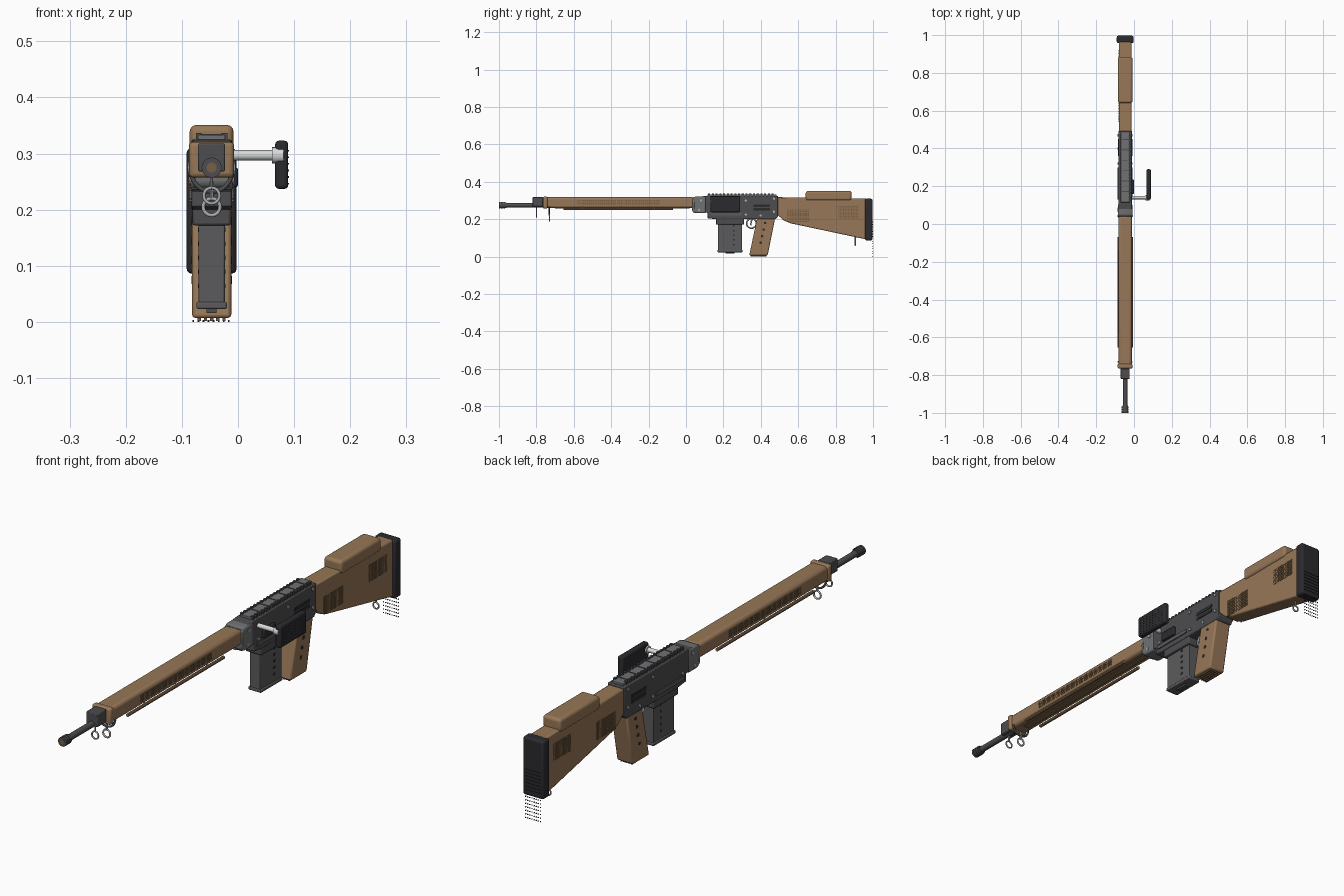
import bpy, bmesh, math
from mathutils import Vector, Matrix

old = bpy.data.objects.get("Cube")
if old:
    bpy.data.objects.remove(old)

CX = -0.047  # centre plane of the body


def material(name, r, g, b):
    m = bpy.data.materials.new(name)
    m.use_nodes = True
    m.diffuse_color = (r, g, b, 1)
    m.node_tree.nodes["Principled BSDF"].inputs["Base Color"].default_value = (r, g, b, 1)
    return m


WOOD = material("tan wood", .31, .185, .095)
DARKWOOD = material("shaded wood texture", .19, .115, .06)
METAL = material("dark grey metal", .075, .075, .08)
MIDGREY = material("mid grey metal", .105, .105, .11)
PALEGREY = material("pale grey metal", .16, .165, .17)
BLACK = material("black rubber", .024, .024, .029)
STEEL = material("bright steel", .68, .7, .7)
GREY = material("grey fittings", .4, .41, .42)


def finish(name, bm, mat, bevel=0, segments=2):
    bmesh.ops.recalc_face_normals(bm, faces=bm.faces)
    me = bpy.data.meshes.new(name)
    bm.to_mesh(me)
    bm.free()
    ob = bpy.data.objects.new(name, me)
    bpy.context.collection.objects.link(ob)
    me.materials.append(mat)
    ob.location.x = CX
    if bevel:
        mod = ob.modifiers.new("Bevel", 'BEVEL')
        mod.width, mod.segments = bevel, segments
    bpy.ops.object.select_all(action='DESELECT')
    ob.select_set(True)
    bpy.context.view_layer.objects.active = ob
    bpy.ops.object.shade_smooth_by_angle(angle=math.radians(35))


def add_box(bm, x, y, z):
    mid = [(a + b) / 2 for a, b in (x, y, z)]
    size = [b - a for a, b in (x, y, z)]
    bmesh.ops.create_cube(bm, size=1, matrix=Matrix.Translation(mid) @ Matrix.Diagonal((*size, 1)))


def box(name, x, y, z, mat, bevel=0, segments=2):
    bm = bmesh.new()
    add_box(bm, x, y, z)
    finish(name, bm, mat, bevel, segments)


def boxes(name, items, mat):
    bm = bmesh.new()
    for item in items:
        add_box(bm, *item)
    finish(name, bm, mat)


def prism(name, profile, half, mat, bevel=0, segments=2):
    """Side profile in y and z, given a thickness across x."""
    bm = bmesh.new()
    face = bm.faces.new([bm.verts.new((-half, y, z)) for y, z in profile])
    out = bmesh.ops.extrude_face_region(bm, geom=[face])
    moved = [v for v in out["geom"] if isinstance(v, bmesh.types.BMVert)]
    bmesh.ops.translate(bm, verts=moved, vec=(half * 2, 0, 0))
    finish(name, bm, mat, bevel, segments)


def rods(name, items, mat, sides=16):
    bm = bmesh.new()
    for p, q, r in items:
        p, q = Vector(p), Vector(q)
        d = q - p
        rot = d.to_track_quat('Z', 'Y').to_matrix().to_4x4()
        bmesh.ops.create_cone(bm, cap_ends=True, segments=sides, radius1=r, radius2=r,
                              depth=d.length, matrix=Matrix.Translation((p + q) / 2) @ rot)
    finish(name, bm, mat)


def ring(name, centre, radius, thick, mat, axis='Y', start=0, end=360):
    cu = bpy.data.curves.new(name, 'CURVE')
    cu.dimensions, cu.bevel_depth, cu.bevel_resolution = '3D', thick, 2
    sp = cu.splines.new('POLY')
    n = 24
    full = end - start == 360
    sp.use_cyclic_u = full
    sp.points.add(n - 1)
    for i, p in enumerate(sp.points):
        t = math.radians(start + (end - start) * i / (n if full else n - 1))
        c, s = radius * math.cos(t), radius * math.sin(t)
        p.co = (c, 0, s, 1) if axis == 'Y' else (0, c, s, 1)
    ob = bpy.data.objects.new(name, cu)
    ob.location = Vector(centre) + Vector((CX, 0, 0))
    cu.materials.append(mat)
    bpy.context.collection.objects.link(ob)


def side_texture(name, half, y0, y1, z0, z1, ny, nz):
    """Rows of small raised studs on both flanks."""
    dy, dz = (y1 - y0) / ny, (z1 - z0) / nz
    items = []
    for s in (-1, 1):
        for i in range(ny):
            for j in range(nz):
                y, z = y0 + i * dy, z0 + j * dz
                items.append(((s * half - .0015, s * half + .0015), (y, y + dy * .7), (z, z + dz * .7)))
    boxes(name, items, DARKWOOD)


# Barrel, muzzle and front sight
rods("barrel", [((0, -.99, .275), (0, -.7, .275), .012)], METAL)
rods("muzzle_device", [((0, -1 + i * .012, .275), (0, -.991 + i * .012, .275), .018) for i in range(3)]
     + [((0, -.999, .275), (0, -.96, .275), .015)], METAL)
rods("muzzle_bore", [((0, -1.0005, .275), (0, -.998, .275), .009)], DARKWOOD)
box("front_sight_block", (-.024, .024), (-.82, -.765), (.268, .318), METAL, .003)

# Wooden handguard
box("handguard", (-.036, .036), (-.75, .045), (.26, .318), WOOD, .012, 3)
box("handguard_cap", (-.04, .04), (-.765, -.74), (.257, .321), WOOD, .008, 3)
side_texture("handguard_texture", .036, -.58, -.14, .275, .304, 44, 4)
box("handguard_channel", (-.015, .015), (-.7, .02), (.257, .261), DARKWOOD)
rods("lower_rails", [((x, -.655, .255), (x, -.07, .255), .0062) for x in (-.035, .035)], WOOD, 10)
rods("rail_posts", [((x, y, .255), (x * .85, y, .275), .003)
                    for x in (-.035, .035) for y in (-.55, -.36, -.17)], GREY, 8)

# Sling hardware
ring("front_sling_band", (0, -.73, .268), .036, .004, METAL, 'Y', 180, 360)
ring("front_sling_ring", (0, -.73, .205), .015, .0035, GREY)
ring("sight_ring", (0, -.8, .225), .014, .003, GREY)
rods("sling_posts", [((0, -.73, .22), (0, -.73, .25), .004),
                     ((0, -.8, .238), (0, -.8, .275), .003),
                     ((0, .905, .082), (0, .905, .12), .003)], GREY, 10)
ring("rear_sling_ring", (0, .905, .072), .012, .003, GREY)

# Receiver
prism("receiver", [(.04, .318), (.04, .235), (.115, .235), (.115, .205), (.165, .2), (.48, .2),
                   (.492, .215), (.492, .325), (.11, .325)], .036, METAL, .003)
prism("receiver_collar", [(.032, .31), (.032, .245), (.05, .232), (.105, .232), (.105, .322), (.05, .322)],
      .038, PALEGREY, .006)
ring("collar_ring", (0, .042, .275), .04, .003, GREY)
box("top_rail_base", (-.024, .024), (.115, .485), (.322, .333), PALEGREY, .002)
boxes("top_rail_teeth", [((s * .023 - .005, s * .023 + .005), (.118 + i * .02, .129 + i * .02), (.324, .337))
                         for i in range(18) for s in (-1, 1)], METAL)
boxes("top_rail_bands", [((-.024, .024), (.17 + i * .055, .174 + i * .055), (.33, .335))
                         for i in range(6)], METAL)
boxes("receiver_side_plates", [((s * .037 - .003, s * .037 + .003), (.13, .3), (.22, .235))
                               for s in (-1, 1)], MIDGREY)
boxes("receiver_slots", [((s * .036 - .002, s * .036 + .002), (.36, .45), z) for s in (-1, 1)
                         for z in ((.247, .26), (.266, .28))], BLACK)
rods("receiver_pins", [((-.04, y, z), (.04, y, z), .0065) for y, z in
                       ((.07, .25), (.08, .3), (.14, .245), (.32, .3), (.32, .225),
                        (.4, .22), (.47, .24), (.47, .31))], GREY, 10)
box("selector_lever", (.034, .047), (.16, .235), (.24, .275), BLACK, .004)

# Charging handle with large flat pad
rods("charging_rod", [((.03, .14, .297), (.115, .14, .297), .009)], STEEL)
rods("charging_rod_collar", [((.108, .14, .297), (.128, .14, .297), .0145)], STEEL)
box("charging_pad", (.113, .1365), (.13, .29), (.237, .323), BLACK, .007, 3)
boxes("pad_studs", [((.1365, .138), (.145 + i * .018, .148 + i * .018), (.245 + j * .0117, .248 + j * .0117))
                    for i in range(8) for j in range(6)], BLACK)

# Magazine and its well
box("magazine_well", (-.034, .034), (.16, .31), (.172, .225), METAL, .004)
box("magazine", (-.0235, .0235), (.17, .3), (.03, .2), MIDGREY, .003)
box("magazine_floor", (-.027, .027), (.168, .302), (.023, .036), MIDGREY, .003)
box("magazine_catch", (-.009, .009), (.21, .26), (.016, .025), METAL)
boxes("magazine_windows", [((s * .0235 - .001, s * .0235 + .001), (.25, .26), (.06 + i * .025, .068 + i * .025))
                           for s in (-1, 1) for i in range(5)], BLACK)

# Trigger and guard
ring("trigger_guard", (0, .35, .178), .026, .004, GREY, 'X')
rods("trigger", [((0, .352, .2), (0, .345, .168), .004)], STEEL, 10)

# Pistol grip
prism("pistol_grip", [(.38, .205), (.476, .205), (.437, .007), (.338, .007)], .035, WOOD, .006)
rods("grip_vents", [((-.036, y, z), (.036, y, z), .007)
                    for y, z in ((.423, .18), (.415, .145), (.407, .11), (.399, .075))], BLACK, 10)
boxes("grip_base_ridges", [((x * .011 - .003, x * .011 + .003), (.345, .43), (.002, .009))
                           for x in range(-2, 3)], DARKWOOD)

# Shoulder stock
prism("stock", [(.488, .318), (.965, .31), (.965, .092), (.56, .178), (.525, .192), (.488, .225)],
      .033, WOOD, .005)
box("cheek_rest", (-.039, .039), (.64, .885), (.3, .351), WOOD, .012, 4)
side_texture("stock_front_texture", .033, .54, .66, .185, .255, 14, 9)
side_texture("stock_rear_texture", .033, .815, .925, .205, .272, 13, 9)
box("butt_pad", (-.0445, .0445), (.957, .997), (.086, .31), BLACK, .009, 3)
boxes("butt_pad_ridges", [((-.035, .035), (.994, .999), (.105 + i * .013, .11 + i * .013))
                          for i in range(7)], BLACK)
boxes("butt_pad_studs", [((-.034 + i * .009, -.031 + i * .009), (.995, .999), (j * .0135, .003 + j * .0135))
                         for i in range(8) for j in range(7)], BLACK)
